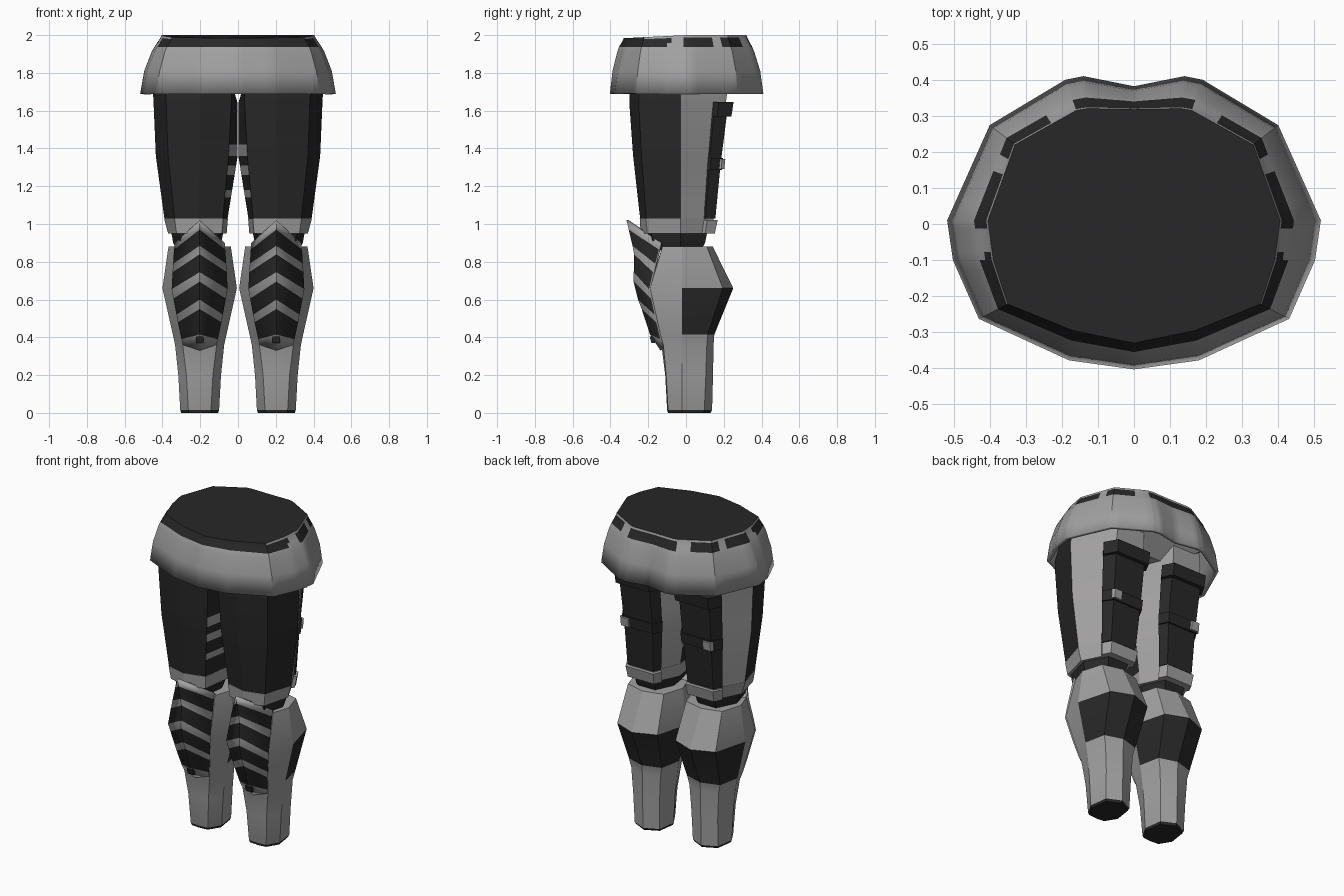
import bpy, math

if "Cube" in bpy.data.objects:
    bpy.data.objects.remove(bpy.data.objects["Cube"])


def material(name, v):
    m = bpy.data.materials.new(name)
    m.diffuse_color = (v, v * 0.98, v * 0.98, 1)
    m.use_nodes = True
    m.node_tree.nodes["Principled BSDF"].inputs["Base Color"].default_value = m.diffuse_color
    return m


MATS = [material("charcoal", 0.021), material("armour_grey", 0.36)]
DARK, GREY = 0, 1


def make(name, verts, faces, mats, mirror=False, thick=0, angle=30):
    me = bpy.data.meshes.new(name)
    me.from_pydata(verts, [], faces)
    for m in MATS:
        me.materials.append(m)
    for p, m in zip(me.polygons, mats):
        p.material_index = m
    ob = bpy.data.objects.new(name, me)
    bpy.context.collection.objects.link(ob)
    bpy.ops.object.select_all(action='DESELECT')
    ob.select_set(True)
    bpy.context.view_layer.objects.active = ob
    bpy.ops.object.shade_smooth_by_angle(angle=math.radians(angle))
    if thick:
        s = ob.modifiers.new("thickness", 'SOLIDIFY')
        s.thickness, s.offset = thick, -1
        s.material_offset = s.material_offset_rim = 1
    if mirror:
        ob.modifiers.new("mirror", 'MIRROR').use_mirror_merge = False
    return ob


def loft(name, rings, rule, bottom=None, top=None, **kw):
    """Skin counter-clockwise rings from low to high; rule(row, column, centre) gives the colour."""
    n = len(rings[0])
    verts = [p for r in rings for p in r]
    faces, mats = [], []
    for i in range(len(rings) - 1):
        for j in range(n):
            k = (j + 1) % n
            f = (i * n + j, i * n + k, (i + 1) * n + k, (i + 1) * n + j)
            c = [sum(verts[v][a] for v in f) / 4 for a in range(3)]
            faces.append(f)
            mats.append(rule(i, j, c))
    if bottom is not None:
        faces.append(tuple(reversed(range(n))))
        mats.append(bottom)
    if top is not None:
        faces.append(tuple(range((len(rings) - 1) * n, len(rings) * n)))
        mats.append(top)
    return make(name, verts, faces, mats, **kw)


def all_of(color):
    return lambda i, j, c: color


def mix(a, b, t):
    return tuple(p + (q - p) * t for p, q in zip(a, b))


def interp(table, z):
    """Linear lookup of rows (z, values...)."""
    z = min(max(z, table[0][0]), table[-1][0])
    for a, b in zip(table, table[1:]):
        if z <= b[0]:
            return mix(a[1:], b[1:], (z - a[0]) / (b[0] - a[0]))


# Hip skirt: wide hem outline blended to a smaller waist outline
def outline(half, cuts=5):
    full = half + [(-x, y) for x, y in half[-2:0:-1]]
    return [mix(a, b, t / cuts) for a, b in zip(full, full[1:] + full[:1]) for t in range(cuts)]


hem = outline([(0, -.403), (.18, -.378), (.43, -.263), (.502, -.1), (.518, .01),
               (.40, .274), (.19, .40), (.14, .41), (0, .382)])
waist = outline([(0, -.33), (.17, -.295), (.35, -.222), (.39, -.1), (.405, .01),
                 (.33, .22), (.16, .315), (.13, .32), (0, .318)])


def skirt_rule(i, j, c):
    if i < 2:
        return GREY
    a = math.degrees(math.atan2(c[1], abs(c[0])))
    if a < -32:
        return DARK if i > 2 else GREY
    if i == 5 or i == 2:
        return GREY
    gap = -12 < a < -2 or 20 < a < 29 or 53 < a < 62
    return GREY if gap else DARK


rings = [[mix(h, w, t) + (z + max(0, t - .7) * .055 * min(0, w[1]) / .33,)
          for h, w in zip(hem, waist)]
         for z, t in ((1.69, 0), (1.81, .19), (1.91, .53), (1.937, .66), (1.96, .80),
                      (1.988, .96), (2.0, 1))]
loft("hip_skirt", rings, skirt_rule, top=DARK, thick=.02)

# Pelvis under the skirt
loft("pelvis", [[(-x, -y, z), (x, -y, z), (x, y, z), (-x, y, z)]
                for z, x, y in ((1.70, .12, .14), (1.8, .3, .24), (1.95, .3, .22))],
     all_of(GREY), GREY, GREY)

# Thigh cross-section: front, front outer, outer, back outer, back inner, inner, front inner
THIGH = [
    (.95, .21, -.24, .325, -.205, .37, -.03, .29, .13, .13, .13, .06, -.02, .085, -.205),
    (1.03, .21, -.243, .335, -.21, .39, -.03, .295, .145, .125, .145, .055, -.02, .08, -.21),
    (1.36, .20, -.28, .37, -.235, .435, -.03, .30, .175, .11, .175, .002, -.01, .05, -.24),
    (1.64, .20, -.30, .38, -.25, .447, -.03, .31, .21, .11, .21, .002, 0, .035, -.25),
    (1.70, .20, -.30, .38, -.25, .45, -.03, .31, .22, .11, .22, .02, 0, .035, -.25),
    (1.82, .20, -.28, .36, -.23, .42, -.03, .30, .22, .11, .22, .02, 0, .035, -.23)]


def thigh_ring(z, scale=1.0):
    v = interp(THIGH, z)
    return [(.22 + (v[k] - .22) * scale, -.03 + (v[k + 1] + .03) * scale, z)
            for k in range(0, 14, 2)]


def thigh_rule(i, j, c):
    if j in (2, 3, 4):
        return GREY
    if j == 5:                       # striped inner face
        return GREY if i in (1, 3, 5) else DARK
    return DARK


heights = (1.03, 1.14, 1.18, 1.26, 1.31, 1.36, 1.42, 1.50, 1.54, 1.64, 1.70, 1.82)
loft("thigh", [thigh_ring(z) for z in heights], thigh_rule, top=DARK, mirror=True, angle=20)
loft("thigh_cuff", [thigh_ring(z, s) for z, s in ((.95, 1), (1.03, 1.01))],
     all_of(GREY), GREY, GREY, mirror=True, angle=20)
loft("knee_joint", [[(x, y, z) for x, y, _ in thigh_ring(.95, s)]
                    for z, s in ((.86, .68), (.90, .82), (.95, .88))],
     all_of(DARK), DARK, DARK, mirror=True)


# Panels and straps wrapped round the back of the thigh, (corner, blend to next corner) stops
def wrap(name, z0, z1, scale, color, stops=((2, .72), (3, 0), (4, 0), (4, .28))):
    rings = []
    for z in (z0, (z0 + z1) / 2, z1):
        def arc(s):
            r = thigh_ring(z, s)
            return [mix(r[k], r[k + 1], t) for k, t in stops]
        rings.append(arc(scale) + arc(.9)[::-1])
    loft(name, rings, all_of(color), color, color, mirror=True, angle=20)


wrap("thigh_panel", 1.03, 1.60, 1.06, DARK)
wrap("upper_strap", 1.57, 1.645, 1.17, DARK)
wrap("middle_strap", 1.285, 1.35, 1.11, DARK)
wrap("lower_strap", .95, 1.02, 1.14, GREY)
wrap("strap_buckle", 1.29, 1.345, 1.17, GREY, ((2, .93), (3, 0), (3, .24)))

# Shin armour: height, front y, front side x y, side x, back side x y, back y
SHIN = [(.0, -.095, .055, -.09, .098, .082, .09, .13),
        (.015, -.10, .06, -.095, .103, .087, .097, .138),
        (.2, -.11, .07, -.105, .113, .092, .105, .143),
        (.36, -.13, .09, -.12, .13, .102, .11, .146),
        (.415, -.15, .10, -.135, .142, .115, .115, .15),
        (.66, -.2, .145, -.19, .197, .14, .195, .25),
        (.88, -.12, .13, -.125, .165, .125, .11, .142)]


def shin_ring(r):
    z, yf, ax, ay, b, bx, by, yb = r
    return [(.203 + x, y, z) for x, y in ((0, yf), (ax, ay), (b, -.02), (bx, by), (0, yb),
                                          (-bx, by), (-b, -.02), (-ax, ay))]


def shin_rule(i, j, c):
    return DARK if i == 0 or (i == 4 and j in (2, 3, 4, 5)) else GREY


loft("shin_armour", [shin_ring(r) for r in SHIN], shin_rule, DARK, GREY, mirror=True, angle=25)

# Ridged shin plate with chevron stripes
RIDGE = [(.33, -.135), (.36, -.175), (.5, -.215), (.66, -.278), (.85, -.275), (1.02, -.315)]
EDGE = [(.36, .088, -.127), (.42, .104, -.145), (.66, .149, -.197), (.90, .133, -.135)]
ROWS = [(1.02, .90), (.97, .865), (.885, .79), (.84, .745), (.745, .655), (.695, .605),
        (.60, .52), (.55, .48), (.415, .39), (.33, .36)]
verts, faces, mats = [], [], []
for zr, ze in ROWS:
    x, y = interp(EDGE, ze)
    verts += [(.203 - x, y, ze), (.203, interp(RIDGE, zr)[0], zr), (.203 + x, y, ze)]
for i in range(len(ROWS) - 1):
    for j in range(2):
        a, b = 3 * i + j, 3 * i + j + 3
        faces.append((b, b + 1, a + 1, a))
        mats.append(GREY if i % 2 == 0 else DARK)
make("shin_plate", verts, faces, mats, mirror=True, thick=.012, angle=25)

# Small dark stud at the foot of the plate
loft("plate_stud", [[(.183, y, z), (.223, y, z), (.223, -.165, z), (.183, -.165, z)]
                    for z, y in ((.37, -.183), (.405, -.193))],
     all_of(DARK), DARK, DARK, mirror=True)

# Grey ledge closing the top of the plate against the knee
make("plate_ledge", [(.07, -.135, .90), (.203, -.312, 1.018), (.336, -.135, .90),
                     (.333, -.115, .882), (.073, -.115, .882)],
     [(0, 1, 4), (1, 2, 3), (1, 3, 4)], [GREY] * 3, mirror=True)
